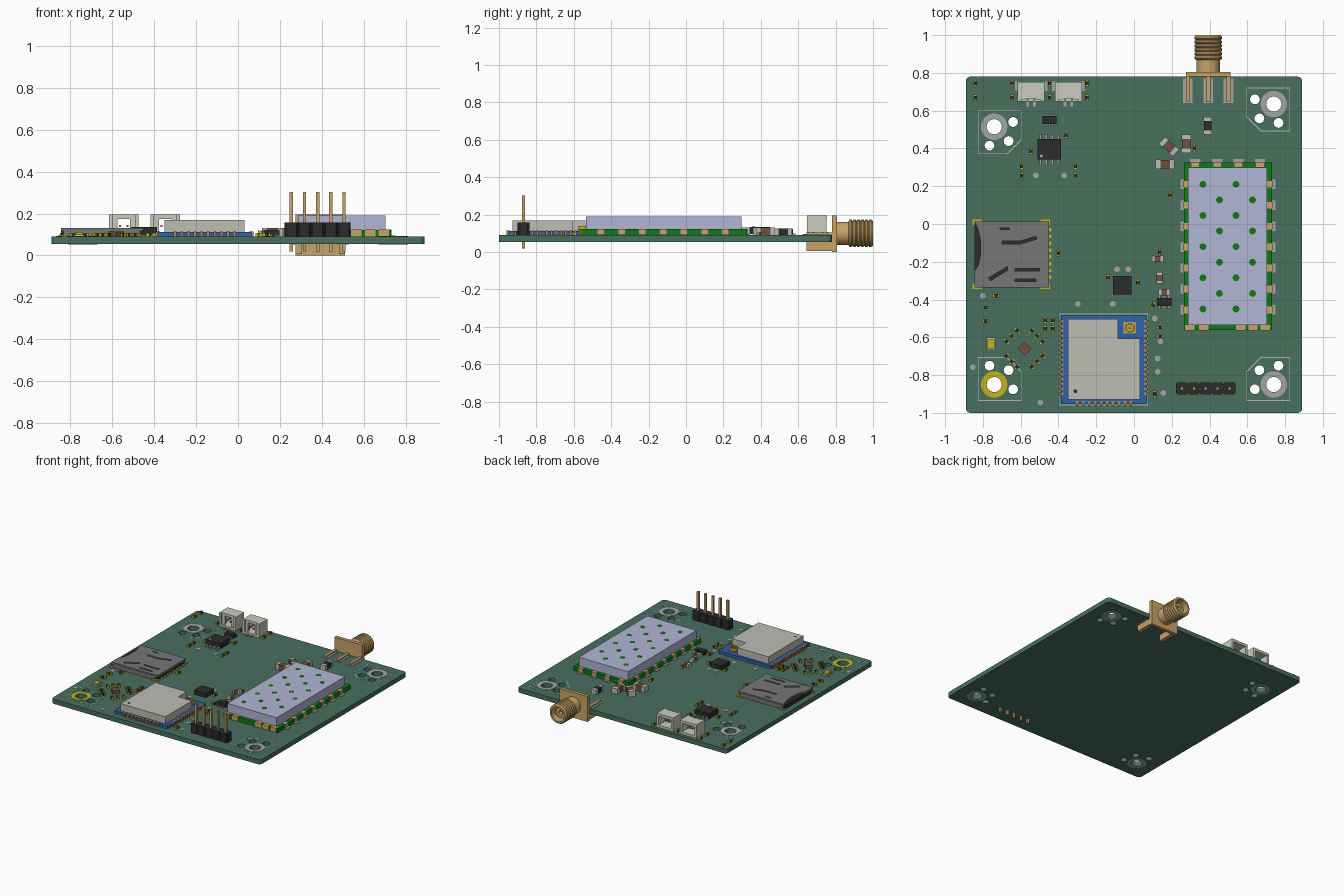
import bpy, bmesh, math
from mathutils import Matrix, Vector

if "Cube" in bpy.data.objects:
    bpy.data.objects.remove(bpy.data.objects["Cube"])

BOT, TOP = 0.055, 0.09          # circuit board faces


def mat(name, hexcol):
    m = bpy.data.materials.new(name)
    rgb = [int(hexcol[i:i + 2], 16) / 255 for i in (0, 2, 4)]
    m.diffuse_color = [((c + 0.055) / 1.055) ** 2.4 if c > 0.04 else c / 12.92 for c in rgb] + [1]
    m.use_nodes = True
    m.node_tree.nodes["Principled BSDF"].inputs["Base Color"].default_value = m.diffuse_color
    return m


GREEN, EDGE = mat("solder_mask", "48705F"), mat("board_core", "A0A286")
GREY, SILVER = mat("tin", "A5A5A5"), mat("shield_grey", "BEBCB4")
GOLD, BRASS = mat("gold", "C4B41C"), mat("brass", "C8A468")
LAV, LIME = mat("lavender", "B2B6D6"), mat("module_green", "0E7A18")
BLUE, BLACK = mat("module_blue", "2C62AC"), mat("black_plastic", "2C2C2C")
STEEL, CREAM = mat("steel", "767676"), mat("cream_plastic", "C8CCBC")
BROWN, INK = mat("ceramic_brown", "6E5040"), mat("silk", "A9BBB2")
RED = mat("copper_red", "C08048")


def link(name, me, *mats):
    ob = bpy.data.objects.new(name, me)
    bpy.context.collection.objects.link(ob)
    for m in mats:
        me.materials.append(m)
    return ob


def boxes(name, items, z0, z1, m):
    """items: (cx, cy, sx, sy[, degrees])"""
    bm = bmesh.new()
    for cx, cy, sx, sy, *r in items:
        M = (Matrix.Translation((cx, cy, (z0 + z1) / 2)) @ Matrix.Rotation(math.radians(r[0] if r else 0), 4, 'Z')
             @ Matrix.Diagonal((sx, sy, z1 - z0, 1)))
        bmesh.ops.create_cube(bm, size=1, matrix=M)
    me = bpy.data.meshes.new(name)
    bm.to_mesh(me)
    return link(name, me, m)


def circle(cx, cy, r, n=28):
    return [(cx + r * math.cos(2 * math.pi * i / n), cy + r * math.sin(2 * math.pi * i / n)) for i in range(n)]


def rect(x0, x1, y0, y1):
    return [(x0, y0), (x1, y0), (x1, y1), (x0, y1)]


def plate(name, loops, z0, z1, *mats):
    """Extruded outline; nested loops become holes. A second material goes on the side walls."""
    cu = bpy.data.curves.new(name, 'CURVE')
    cu.dimensions, cu.fill_mode, cu.extrude = '2D', 'BOTH', (z1 - z0) / 2
    for pts in loops:
        sp = cu.splines.new('POLY')
        sp.points.add(len(pts) - 1)
        for p, (x, y) in zip(sp.points, pts):
            p.co = (x, y, 0, 1)
        sp.use_cyclic_u = True
    tmp = bpy.data.objects.new(name + "_tmp", cu)
    bpy.context.collection.objects.link(tmp)
    me = bpy.data.meshes.new_from_object(tmp.evaluated_get(bpy.context.evaluated_depsgraph_get()))
    bpy.data.objects.remove(tmp)
    bm = bmesh.new()
    bm.from_mesh(me)
    bmesh.ops.remove_doubles(bm, verts=bm.verts, dist=1e-6)
    bmesh.ops.translate(bm, verts=bm.verts, vec=(0, 0, (z0 + z1) / 2))
    bmesh.ops.recalc_face_normals(bm, faces=bm.faces)
    for f in bm.faces:
        f.smooth = False
        f.material_index = 1 if len(mats) > 1 and abs(f.normal.z) < 0.5 else 0
    bm.to_mesh(me)
    me.materials.clear()
    return link(name, me, *mats)


def outline(name, pts, w=0.005):
    c = sum((Vector(p) for p in pts), Vector((0, 0))) / len(pts)
    inner = [tuple(Vector(p) - Vector((math.copysign(w, p[0] - c.x), math.copysign(w, p[1] - c.y)))) for p in pts]
    return plate(name, [pts, inner], TOP, TOP + 0.001, INK)


# Circuit board with mounting holes
mounts = [(-0.74, 0.515, 1, -1), (0.74, 0.635, -1, -1), (-0.74, -0.85, 1, 1), (0.74, -0.85, -1, 1)]
outer = []
for cx, cy, a in ((0.865, 0.755, 0), (-0.865, 0.755, 90), (-0.865, -0.975, 180), (0.865, -0.975, 270)):
    for i in range(6):
        t = math.radians(a + 18 * i)
        outer.append((cx + 0.025 * math.cos(t), cy + 0.025 * math.sin(t)))
loops = [outer]
for x, y, sx, sy in mounts:
    loops.append(circle(x, y, 0.04))
    loops += [circle(x + sx * u, y + sy * v, 0.026, 20) for u, v in ((0.1, -0.025), (0.076, 0.076), (-0.025, 0.1))]
plate("circuit_board", loops, BOT, TOP, GREEN, EDGE)

# Mounting pads and their printed outlines
for i, (x, y, sx, sy) in enumerate(mounts):
    ring = [circle(x, y, 0.07), circle(x, y, 0.04)]
    plate(f"mount_pad_top_{i}", ring, TOP, TOP + 0.002, GOLD if i == 2 else GREY)
    plate(f"mount_pad_bottom_{i}", ring, BOT - 0.002, BOT, GREY)
    outline(f"mount_outline_{i}", [(x + sx * u, y + sy * v) for u, v in
            ((-0.087, -0.087), (0.145, -0.087), (0.145, 0.07), (0.07, 0.145), (-0.087, 0.145))], 0.004)

# Large radio module: board, can, vent dots, edge contacts
plate("radio_board", [rect(0.265, 0.73, -0.56, 0.325)], TOP, 0.122, LIME)
plate("radio_can", [rect(0.285, 0.703, -0.535, 0.298)], 0.122, 0.19, LAV)
plate("radio_vents", [circle(0.365 + 0.0875 * (k % 2) + 0.175 * j, 0.21 - 0.0825 * k, 0.018, 16)
                      for k in range(9) for j in range(2)], 0.188, 0.191, LIME)
side_y = [-0.455 + 0.111 * i for i in range(7)]
top_x = [0.325, 0.44, 0.552, 0.667]
boxes("radio_contacts", [(x, y, 0.03, 0.035) for x in (0.277, 0.718) for y in side_y]
      + [(x, 0.315, 0.04, 0.026) for x in top_x]
      + [(x, -0.549, 0.05, 0.03) for x in (0.295, 0.37, 0.565, 0.63, 0.695)], TOP, 0.124, BRASS)
boxes("radio_solder_pads", [(x, y, 0.05, 0.05) for x in (0.27, 0.725) for y in side_y]
      + [(x, 0.325, 0.055, 0.04) for x in top_x], TOP, 0.094, GREY)

# Wireless module: blue board, notched can, antenna jack, edge contacts
plate("wireless_board", [rect(-0.385, 0.065, -0.95, -0.485)], TOP, 0.113, BLUE)
plate("wireless_can", [[(-0.35, -0.928), (0.032, -0.928), (0.032, -0.605), (-0.085, -0.605), (-0.085, -0.503),
                        (-0.35, -0.503)]], 0.113, 0.168, SILVER)
plate("wireless_marker", [circle(-0.31, -0.885, 0.01, 16)], 0.167, 0.169, BLACK)
boxes("antenna_jack_base", [(-0.022, -0.55, 0.065, 0.06)], 0.113, 0.12, BRASS)
plate("antenna_jack_ring", [circle(-0.022, -0.55, 0.026), circle(-0.022, -0.55, 0.018)], 0.12, 0.14, GOLD)
plate("antenna_jack_pin", [circle(-0.022, -0.55, 0.007, 12)], 0.12, 0.138, GOLD)
boxes("wireless_contacts", [(x, -0.515 - 0.0255 * i, 0.022, 0.013) for x in (-0.383, 0.063) for i in range(16)]
      + [(-0.3 + 0.0315 * i, -0.949, 0.014, 0.022) for i in range(10)], TOP, 0.1145, RED)
outline("wireless_outline", rect(-0.395, 0.075, -0.96, -0.475), 0.004)

# Memory card socket: dark base, pressed steel lid with slots
plate("card_socket_base", [rect(-0.845, -0.455, -0.33, 0.008)], TOP, 0.118, BLACK)
lid = [(-0.845, -0.335), (-0.45, -0.335), (-0.45, 0.012), (-0.845, 0.012), (-0.825, -0.03), (-0.812, -0.09),
       (-0.812, -0.16), (-0.825, -0.22), (-0.845, -0.25)]
slots = [[(-0.70, -0.09), (-0.6, -0.09), (-0.52, -0.065), (-0.515, -0.08), (-0.6, -0.105), (-0.70, -0.105)],
         [(-0.77, -0.285), (-0.67, -0.225), (-0.67, -0.245), (-0.76, -0.3)],
         rect(-0.63, -0.5, -0.25, -0.235), rect(-0.63, -0.52, -0.305, -0.29), rect(-0.71, -0.66, -0.03, -0.02)]
plate("card_socket_lid", [lid] + slots, 0.118, 0.13, STEEL)
boxes("card_socket_sides", [(-0.65, y, 0.36, 0.008) for y in (0.01, -0.333)], TOP, 0.12, STEEL)
boxes("card_socket_pads", [(-0.449, -0.03 - 0.036 * i, 0.022, 0.018) for i in range(8)]
      + [(x, y, 0.05, 0.03) for x in (-0.83, -0.47) for y in (0.008, -0.33)], TOP, 0.097, GOLD)

# Pin header
pins = [0.254 + 0.0628 * i for i in range(5)]
for i, x in enumerate(pins):
    plate(f"header_block_{i}", [[(x + sx * a, -0.87 + sy * b) for sx, sy, a, b in (
        (-1, -1, .024, .032), (1, -1, .024, .032), (1, -1, .0314, .022), (1, 1, .0314, .022),
        (1, 1, .024, .032), (-1, 1, .024, .032), (-1, 1, .0314, .022), (-1, -1, .0314, .022))]], TOP, 0.157, BLACK)
boxes("header_pins", [(x, -0.87, 0.016, 0.016) for x in pins], 0.02, 0.303, BRASS)

# Edge coaxial connector: threaded barrel, flange, prongs
prof = [(0.80, 0), (0.80, 0.062), (0.868, 0.062)]
for i in range(6):
    prof += [(0.870 + 0.021 * i, 0.066), (0.876 + 0.021 * i, 0.074), (0.884 + 0.021 * i, 0.074)]
prof += [(1.0, 0.066), (1.0, 0.054), (0.90, 0.054), (0.90, 0.04), (0.965, 0.04), (0.965, 0.016), (0.93, 0.016), (0.93, 0)]
bm = bmesh.new()
vs = [bm.verts.new((0.393, y, 0.1 + r)) for y, r in prof]
es = [bm.edges.new(p) for p in zip(vs, vs[1:])]
bmesh.ops.spin(bm, geom=vs + es, cent=(0.393, 0, 0.1), axis=(0, 1, 0), angle=2 * math.pi, steps=40)
bmesh.ops.remove_doubles(bm, verts=bm.verts, dist=1e-5)
bmesh.ops.recalc_face_normals(bm, faces=bm.faces)
me = bpy.data.meshes.new("coax_barrel")
bm.to_mesh(me)
barrel = link("coax_barrel", me, BRASS)
bpy.context.view_layer.objects.active = barrel
barrel.select_set(True)
bpy.ops.object.shade_smooth_by_angle(angle=math.radians(30))
boxes("coax_flange", [(0.393, 0.793, 0.236, 0.026)], 0, 0.195, BRASS)
boxes("coax_lower_prongs", [(x, 0.715, 0.03, 0.14) for x in (0.29, 0.496)], 0.006, BOT, BRASS)
boxes("coax_upper_prongs", [(x, 0.715, 0.022, 0.14) for x in (0.285, 0.393, 0.501)], TOP, 0.104, BRASS)
coax_pads = [(x, 0.705, 0.052, 0.13) for x in (0.285, 0.393, 0.501)]
boxes("coax_pads_top", coax_pads, TOP, 0.093, GREY)
boxes("coax_pads_bottom", coax_pads[::2], BOT - 0.002, BOT, GREY)

# Two cable sockets, open to the back
for side, cx in (("left", -0.545), ("right", -0.347)):
    boxes(f"cable_socket_floor_{side}", [(cx, 0.7, 0.14, 0.105)], TOP, 0.108, CREAM)
    boxes(f"cable_socket_roof_{side}", [(cx, 0.707, 0.14, 0.092)], 0.175, 0.195, CREAM)
    boxes(f"cable_socket_walls_{side}", [(cx + s * 0.062, 0.7, 0.018, 0.105) for s in (-1, 1)]
          + [(cx + s * 0.05, 0.668, 0.042, 0.016) for s in (-1, 1)], TOP, 0.195, CREAM)
    boxes(f"cable_socket_pins_{side}", [(cx + s * 0.018, 0.69, 0.01, 0.07) for s in (-1, 1)], 0.135, 0.145, GREY)
    boxes(f"cable_socket_pads_{side}", [(cx + s * 0.018, 0.638, 0.014, 0.03) for s in (-1, 1)]
          + [(cx + s * 0.076, 0.73, 0.02, 0.05) for s in (-1, 1)], TOP, 0.097, GREY)

# Chips with leads
boxes("bus_chip", [(-0.448, 0.395, 0.125, 0.108)], 0.096, 0.135, BLACK)
boxes("bus_chip_leads", [(-0.495 + 0.0315 * i, y, 0.013, 0.03) for i in range(4) for y in (0.462, 0.328)], TOP, 0.106, GREY)
plate("bus_chip_dot", [circle(-0.49, 0.36, 0.008, 14)], 0.134, 0.136, GREY)
small = [(-0.448, 0.55), (0.16, -0.413)]
boxes("small_chips", [(x, y, 0.075, 0.042) for x, y in small], 0.094, 0.122, BLACK)
boxes("small_chip_leads", [(x + u, y + v, 0.011, 0.016) for x, y in small for u in (-0.024, 0, 0.024)
                           for v in (-0.028, 0.028)], TOP, 0.1, GREY)
boxes("square_chip", [(-0.063, -0.323, 0.098, 0.098)], TOP, 0.122, BLACK)
boxes("diamond_chip", [(-0.58, -0.66, 0.052, 0.052, 45)], TOP, 0.115, BROWN)
boxes("indicator_base", [(-0.757, -0.635, 0.046, 0.066)], TOP, 0.1, SILVER)
boxes("indicator_lens", [(-0.757, -0.635, 0.036, 0.046)], 0.1, 0.112, GOLD)


# Passive parts: body plus two end caps, (x, y, angle)
def passives(name, items, length, width, height, body, cap):
    boxes(name + "_bodies", [(x, y, length * 0.6, width * 0.92, a) for x, y, a in items], TOP, TOP + height, body)
    boxes(name + "_caps", [(x + s * 0.38 * length * math.cos(math.radians(a)),
                            y + s * 0.38 * length * math.sin(math.radians(a)), length * 0.24, width, a)
                           for x, y, a in items for s in (-1, 1)], TOP, TOP + height + 0.002, cap)


passives("large_capacitor", [(0.185, 0.41, -42), (0.165, 0.317, 0), (0.277, 0.425, 90)], 0.1, 0.05, 0.04, BROWN, SILVER)
passives("dark_inductor", [(0.39, 0.52, 90)], 0.095, 0.045, 0.035, BLACK, SILVER)
passives("medium_capacitor", [(0.125, -0.185, 0), (0.135, -0.285, 90), (0.16, -0.362, 0)], 0.06, 0.034, 0.026, BROWN, SILVER)
tiny = [(x, y, 90) for x in (-0.84, -0.645, -0.447, -0.25) for y in (0.745, 0.668)]
tiny += [(x, y, 90) for x in (-0.595, -0.31) for y in (0.305, 0.255)]
tiny += [(x, y, 90) for x in (-0.47, -0.43) for y in (-0.51, -0.555)]
tiny += [(-0.58 + 0.095 * math.cos(a) + u * math.sin(a), -0.66 + 0.095 * math.sin(a) - u * math.cos(a), math.degrees(a))
         for a in (math.pi * k / 4 for k in (1, 3, 5, 7)) for u in (-0.04, 0, 0.04)]
tiny += [(-0.545, 0.385, 90), (-0.36, 0.47, 90), (0.32, 0.4, 90), (0.19, 0.152, 90), (-0.4, -0.155, 90),
         (-0.785, -0.442, 0), (-0.785, -0.515, 0), (-0.73, -0.38, 0), (0.02, -0.31, 90), (-0.138, -0.285, 90),
         (0.1, -0.43, 60), (0.138, -0.548, 0), (0.138, -0.595, 0), (0.11, -0.9, 90), (0.135, -0.15, 90)]
passives("tiny_part", tiny, 0.036, 0.018, 0.014, BLACK, GOLD)

# Round test pads
test = [(-0.52, 0.257), (-0.37, 0.257), (-0.09, -0.24), (-0.03, -0.24), (-0.297, -0.423), (-0.112, -0.423),
        (-0.8, -0.38), (-0.853, -0.758), (-0.495, -0.945), (0.14, -0.622), (0.125, -0.712), (0.125, -0.782),
        (0.11, -0.5), (0.155, -0.895)]
plate("test_pads", [circle(x, y, 0.015, 16) for x, y in test], TOP, TOP + 0.002, GREY)
